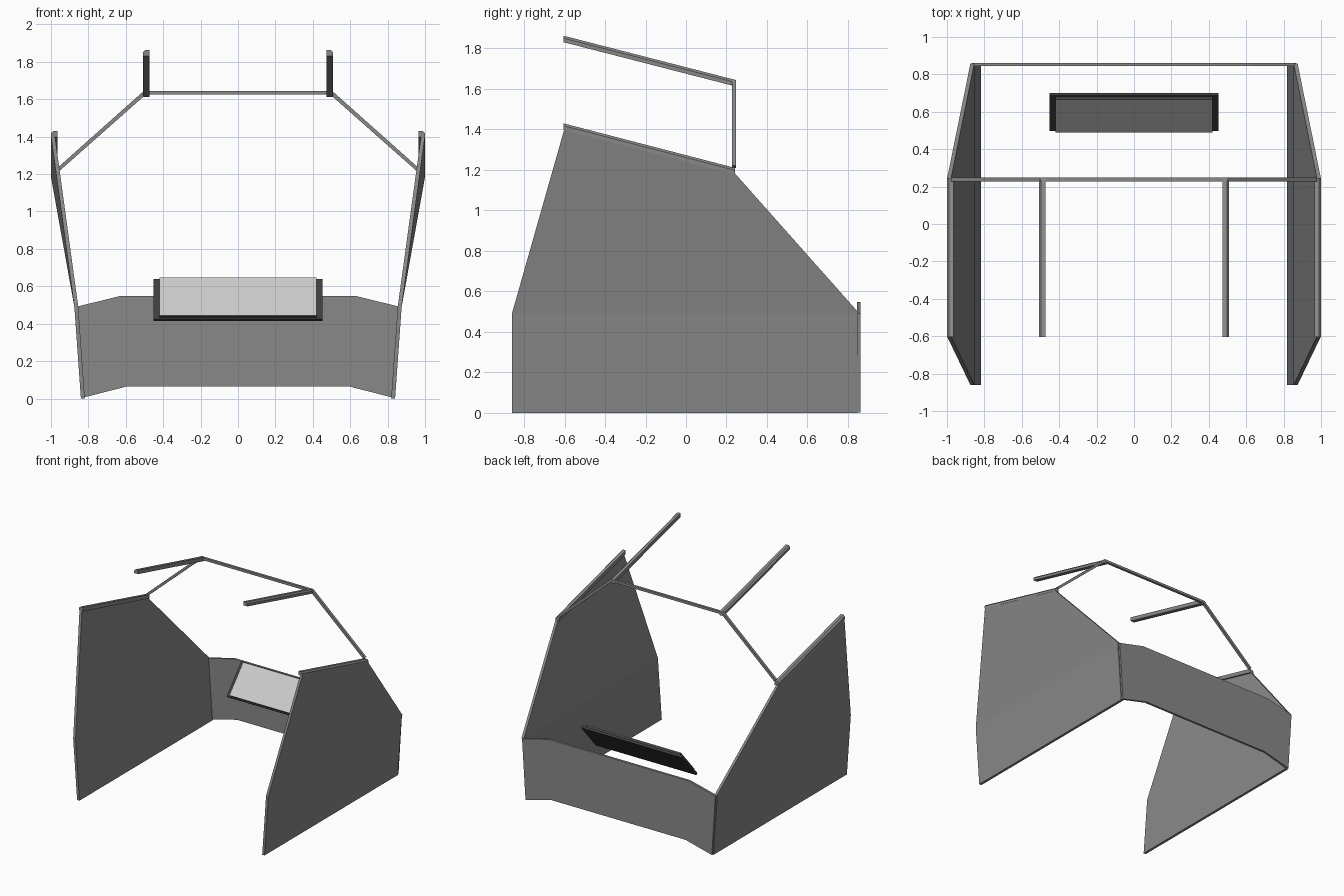
import bpy, bmesh, math
from mathutils import Vector

if "Cube" in bpy.data.objects:
    bpy.data.objects.remove(bpy.data.objects["Cube"])

DARK = (0.25, 0.25, 0.25)
BLACK = (0.05, 0.05, 0.05)
LIGHT = (0.7, 0.7, 0.7)
mats = {}


def material(color):
    if color not in mats:
        mats[color] = bpy.data.materials.new("grey_%d" % (color[0] * 100))
        mats[color].diffuse_color = (*color, 1)
    return mats[color]


def loft(name, ring_a, ring_b, mirror=False, color=DARK):
    """Solid between two matching polygon rings, optionally mirrored in x."""
    n = len(ring_a)
    bm = bmesh.new()
    a = [bm.verts.new(p) for p in ring_a]
    b = [bm.verts.new(p) for p in ring_b]
    bm.faces.new(a)
    bm.faces.new(b[::-1])
    for i in range(n):
        j = (i + 1) % n
        bm.faces.new((a[j], a[i], b[i], b[j]))
    bmesh.ops.recalc_face_normals(bm, faces=bm.faces)
    me = bpy.data.meshes.new(name)
    bm.to_mesh(me)
    bm.free()
    me.materials.append(material(color))
    ob = bpy.data.objects.new(name, me)
    bpy.context.collection.objects.link(ob)
    if mirror:
        ob.modifiers.new("Mirror", 'MIRROR')
    return ob


def prism(name, half, y0, y1):
    """Profile in x,z symmetric about x = 0, extruded along y."""
    pts = half + [(-x, z) for x, z in reversed(half)]
    return loft(name, [(x, y0, z) for x, z in pts], [(x, y1, z) for x, z in pts])


def slab(name, plane, x_half, length, mid, offset, thick, color):
    """Tilted box whose back face lies `offset` along the tilt normal from mid."""
    d, n = plane
    rings = []
    for x in (-x_half, x_half):
        c = Vector((x, *mid))
        rings.append([c + d * s * length / 2 + n * o for s, o in
                      ((-1, offset), (1, offset), (1, offset + thick), (-1, offset + thick))])
    return loft(name, rings[0], rings[1], color=color)


# side walls: lower upright part and upper flared part, folded at z = 0.49
T = 0.021
lower = [(0.84, -0.86, 0), (0.84, 0.847, 0), (0.875, 0.847, 0.49), (0.875, -0.86, 0.49)]
upper = [(0.875, -0.86, 0.49), (0.875, 0.857, 0.49), (1.0, 0.24, 1.185), (1.0, -0.60, 1.405)]
for name, ring in (("side_wall_lower", lower), ("side_wall_upper", upper)):
    loft(name, ring, [(x - T, y, z) for x, y, z in ring], mirror=True)

# rear wall with dropped ends
prism("rear_wall", [(0.60, 0.063), (0.835, 0.003), (0.866, 0.49), (0.63, 0.548)], 0.844, 0.862)

# hoop over the back
prism("roof_hoop", [(0.493, 1.625), (0.962, 1.210), (0.978, 1.222), (0.503, 1.645)], 0.228, 0.248)

# sloping rails with a chamfered outer top edge
section = [(-0.036, -0.032), (0, -0.032), (0, -0.012), (-0.012, 0), (-0.036, 0)]
for name, x, front, back in (("side_rail", 1.0, 1.43, 1.21), ("roof_rail", 0.508, 1.863, 1.645)):
    loft(name, [(x + u, -0.605, front + v) for u, v in section],
         [(x + u, 0.243, back + v) for u, v in section], mirror=True)

# tilted screen: black case, raised black step, light display on its front
ang = math.radians(48.7)
plane = (Vector((0, math.cos(ang), math.sin(ang))), Vector((0, -math.sin(ang), math.cos(ang))))
mid = (0.592, 0.5325)
slab("screen_case", plane, 0.451, 0.286, mid, -0.018, 0.018, BLACK)
slab("screen_step", plane, 0.42, 0.268, mid, 0.0, 0.018, BLACK)
slab("screen_display", plane, 0.42, 0.268, mid, 0.018, 0.002, LIGHT)

for m in bpy.data.materials:
    if m.users and not m.is_grease_pencil:
        m.use_nodes = True
        m.node_tree.nodes["Principled BSDF"].inputs["Base Color"].default_value = m.diffuse_color
